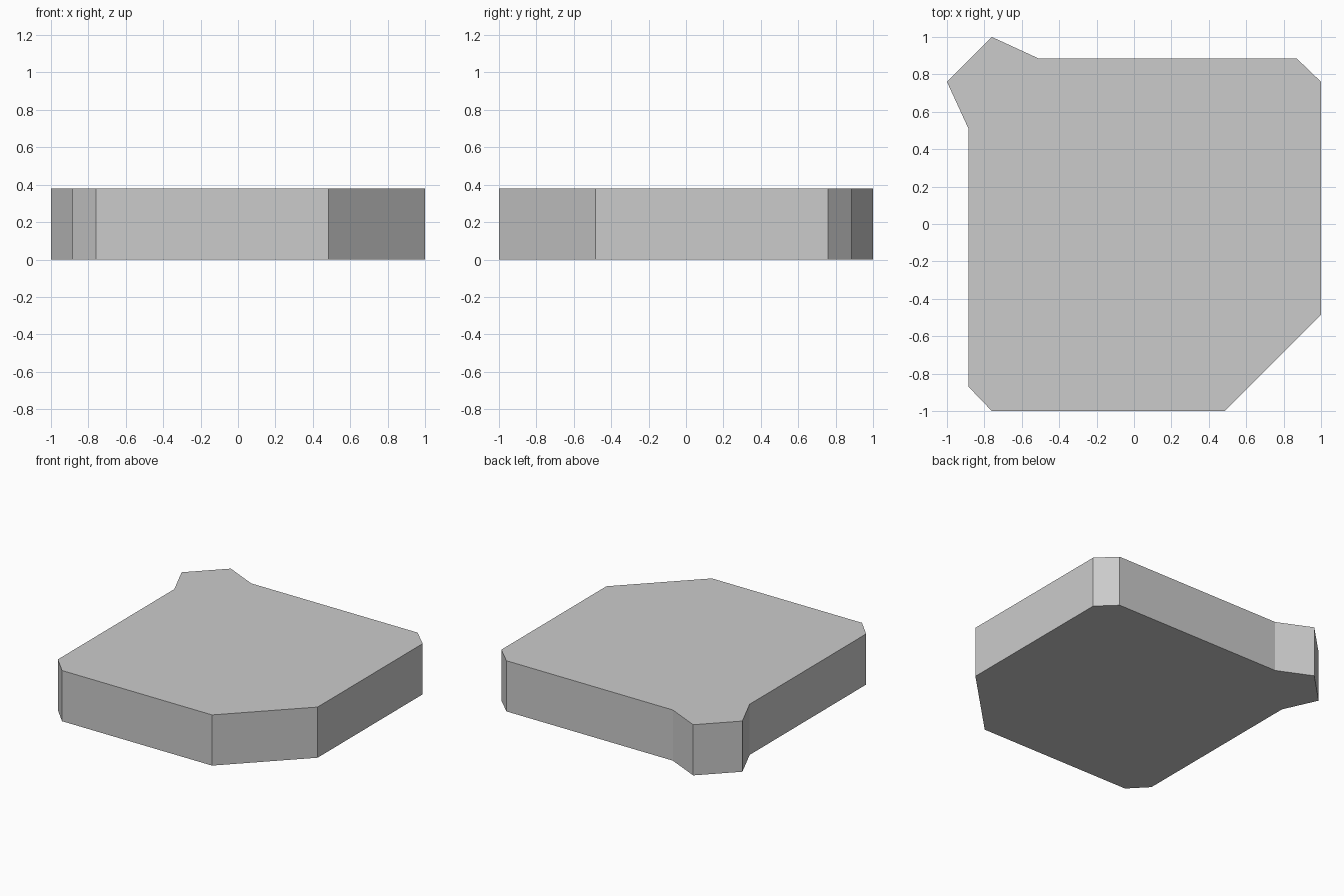
import bpy
import bmesh

cube = bpy.data.objects.get("Cube")
if cube:
    bpy.data.objects.remove(cube, do_unlink=True)

HEIGHT = 0.38

# Plain grey material
grey = bpy.data.materials.new("light grey")
grey.use_nodes = True
colour = (0.6, 0.6, 0.6, 1)
grey.diffuse_color = colour
grey.node_tree.nodes["Principled BSDF"].inputs["Base Color"].default_value = colour

# Half outline, from the spout corner to the wide chamfer
half = [(-1, 0.76), (-0.885, 0.51), (-0.885, -0.87), (-0.76, -1), (0.485, -1)]
# The other half is its reflection across the diagonal
outline = half + [(-y, -x) for x, y in reversed(half)]

# Slab: extrude the outline upwards
bm = bmesh.new()
base = bm.faces.new([bm.verts.new((x, y, 0)) for x, y in outline])
top = bmesh.ops.extrude_face_region(bm, geom=[base], use_keep_orig=True)
bmesh.ops.translate(bm, vec=(0, 0, HEIGHT),
                    verts=[v for v in top["geom"] if isinstance(v, bmesh.types.BMVert)])
bmesh.ops.recalc_face_normals(bm, faces=bm.faces)

mesh = bpy.data.meshes.new("slab")
bm.to_mesh(mesh)
bm.free()
mesh.materials.append(grey)
slab = bpy.data.objects.new("slab", mesh)
bpy.context.collection.objects.link(slab)
